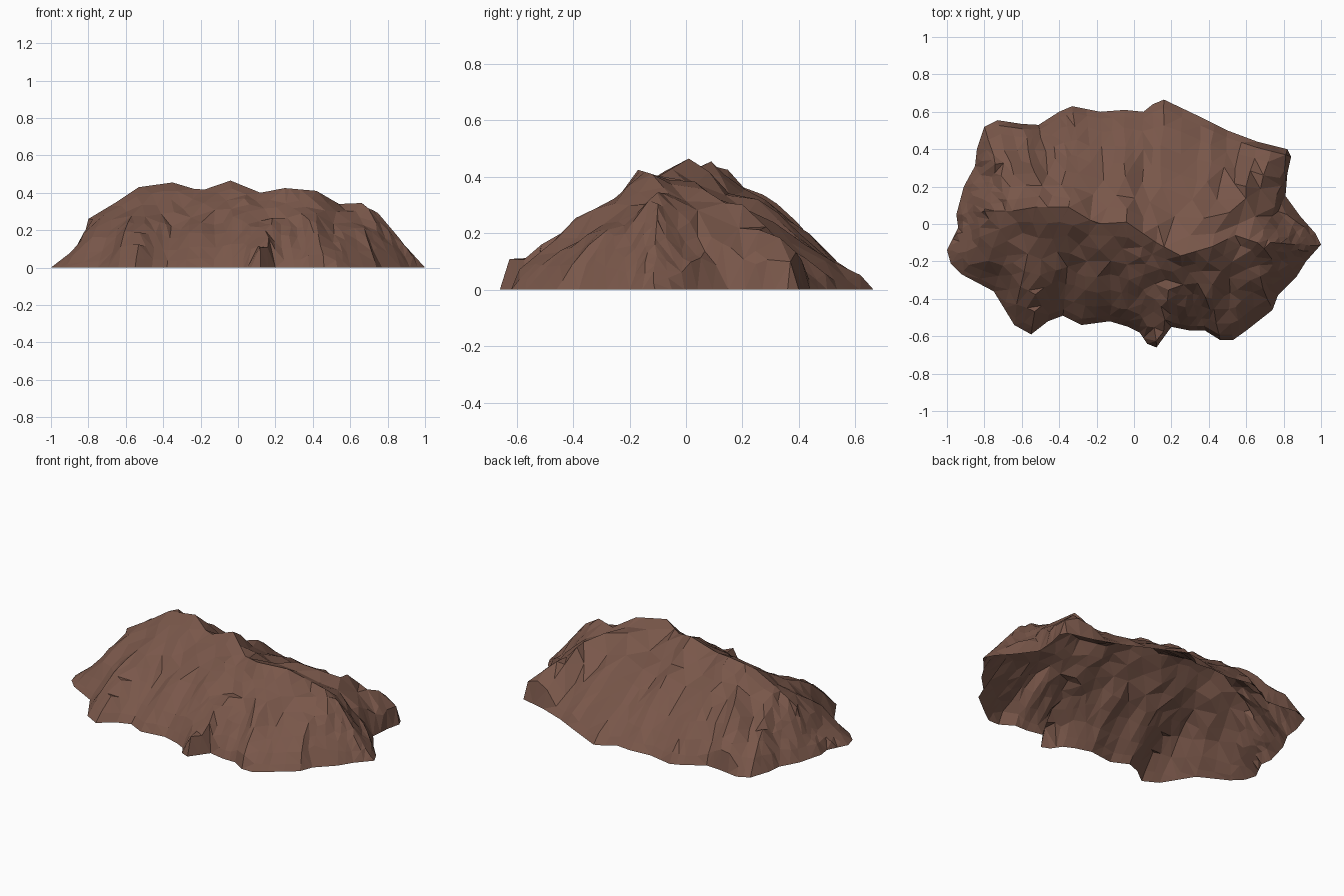
import bpy, random
from mathutils import Vector, noise
from mathutils.geometry import delaunay_2d_cdt

if "Cube" in bpy.data.objects:
    bpy.data.objects.remove(bpy.data.objects["Cube"])

random.seed(4)

# Footprint seen from the top, counter-clockwise
OUTLINE = [
    (1, -.11), (.97, -.05), (.89, .04), (.81, .15), (.82, .27), (.84, .36), (.82, .40), (.66, .44),
    (.5, .50), (.36, .57), (.16, .665), (.1, .64), (.05, .60), (-.05, .61), (-.18, .60), (-.33, .63),
    (-.40, .60), (-.51, .53), (-.6, .535), (-.73, .555), (-.8, .52), (-.84, .40), (-.85, .31),
    (-.91, .2), (-.95, .05), (-.94, -.02), (-1, -.14), (-.98, -.21), (-.92, -.27), (-.75, -.36),
    (-.64, -.54), (-.55, -.59), (-.46, -.52), (-.38, -.49), (-.28, -.54), (-.13, -.52), (-.03, -.55),
    (.03, -.58), (.07, -.64), (.12, -.66), (.2, -.55), (.3, -.57), (.38, -.57), (.46, -.62),
    (.53, -.62), (.6, -.57), (.74, -.46), (.77, -.38), (.87, -.28), (.92, -.2)]

# Crest line: x, y, height
CREST = [(-.8, .07, .26), (-.65, .07, .35), (-.53, .09, .43), (-.35, .09, .455), (-.2, 0, .41),
         (-.04, .01, .465), (.12, -.1, .40), (.25, -.17, .425), (.42, -.12, .41), (.54, -.06, .34),
         (.66, -.1, .345), (.75, -.1, .29), (.86, -.11, .16)]

# Side ridges: start, end, side slope
SPURS = [((.2, -.3, .29), (.11, -.64, .11), 1.5), ((.45, 0, .40), (.71, .32, .20), .9),
         ((.71, .32, .20), (.83, .385, .0), .9), ((-.45, -.05, .39), (-.57, -.57, .03), 1.0),
         ((.3, -.17, .42), (.48, -.60, .08), 1.0), ((-.5, .15, .43), (-.64, .52, .12), .9),
         ((-.3, .1, .44), (-.33, .6, .06), .9), ((.1, .0, .40), (.16, .64, .04), .9),
         ((.66, -.1, .33), (.76, -.42, .04), 1.0), ((-.1, -.1, .40), (-.2, -.5, .05), 1.1),
         ((.35, .0, .41), (.42, .53, .04), .9), ((-.65, .07, .34), (-.93, -.22, .04), 1.0)]

# Slope profile from the foot (0) to the crest (1)
PROFILE = [(0, 0), (.06, .09), (.17, .24), (.32, .41), (.46, .54),
           (.6, .66), (.74, .78), (.87, .9), (1, 1)]

# Skylines that no point may rise above: front (x, z) and side (y, z)
FRONT = [(-1, 0), (-.87, .1), (-.84, .145), (-.8, .26)] + [(c[0], c[2]) for c in CREST[1:-1]] + \
        [(.81, .2), (.9, .11), (1, 0)]
SIDE = [(-.66, .11), (-.5, .2), (-.38, .27), (-.28, .30), (-.21, .36), (-.18, .41), (-.06, .43),
        (0, .465), (.07, .455), (.15, .445), (.2, .42), (.3, .34), (.4, .25), (.55, .14),
        (.62, .08), (.665, 0)]


def interp(table, x):
    """Piecewise-linear lookup on the first column."""
    if x <= table[0][0]:
        return Vector(table[0])
    for a, b in zip(table, table[1:]):
        if x <= b[0]:
            return Vector(a).lerp(Vector(b), (x - a[0]) / (b[0] - a[0]))
    return Vector(table[-1])


def spur_height(p):
    best = 0
    for a, b, slope in SPURS:
        a, b = Vector(a), Vector(b)
        d = (b - a).xy
        k = max(0, min(1, (p - a.xy).dot(d) / d.length_squared))
        q = a.lerp(b, k)
        best = max(best, q.z - slope * (p - q.xy).length)
    return best


# Foot ring, with a midpoint on each long edge
foot = []
for i, p in enumerate(OUTLINE):
    a, b = Vector(p), Vector(OUTLINE[(i + 1) % len(OUTLINE)])
    foot.append(a)
    if (b - a).length > .07:
        foot.append((a + b) / 2)
n = len(foot)
pts, hts = list(foot), [0.0] * n

# Rings of slope points climbing to the crest, cut by gullies
for r, (t, f) in enumerate(PROFILE[1:-1]):
    for i, p in enumerate(foot):
        if r > 3 and (i + r) % 2:
            continue
        top = interp(CREST, p.x * .82)
        j = .01 if t > .1 else 0
        q = p.lerp(top.xy, t) + Vector((random.uniform(-j, j), random.uniform(-j, j)))
        if any((q - o).length < .022 for o in pts):
            continue
        z = max(top.z * f, spur_height(q))
        gully = noise.noise(Vector((p.x * 8, p.y * 8, t * 1.5)))
        crag = noise.noise(Vector((q.x * 9, q.y * 9, 7)))
        z += (gully * .05 + crag * .025) * 4 * t * (1 - t)
        z = min(z, interp(FRONT, q.x).y, interp(SIDE, q.y).y)
        pts.append(q)
        hts.append(max(.008, z))

# Crest points
for k in range(30):
    c = interp(CREST, -.8 + 1.64 * k / 29)
    pts.append(c.xy)
    hts.append(c.z)
for c in CREST:
    pts.append(Vector(c[:2]))
    hts.append(c[2])

# Triangulate inside the footprint; the underside stays open
rim = [(i, (i + 1) % n) for i in range(n)]
vs, _, fs, src, _, _ = delaunay_2d_cdt(pts, rim, [], 1, 1e-4)
used = sorted({v for f in fs for v in f})
index = {v: i for i, v in enumerate(used)}
verts = [(vs[v].x, vs[v].y, hts[src[v][0]] if src[v] else 0) for v in used]
faces = []
for f in fs:
    a, b, c = (vs[v] for v in f[:3])
    up = (b.x - a.x) * (c.y - a.y) - (b.y - a.y) * (c.x - a.x) > 0
    tri = [index[v] for v in f]
    faces.append(tri if up else tri[::-1])

mesh = bpy.data.meshes.new("mountain")
mesh.from_pydata(verts, [], faces)
mesh.update()
rock = bpy.data.materials.new("brown rock")
rock.diffuse_color = (.191, .095, .068, 1)
rock.use_nodes = True
rock.node_tree.nodes["Principled BSDF"].inputs["Base Color"].default_value = rock.diffuse_color
mesh.materials.append(rock)
bpy.context.collection.objects.link(bpy.data.objects.new("mountain", mesh))
